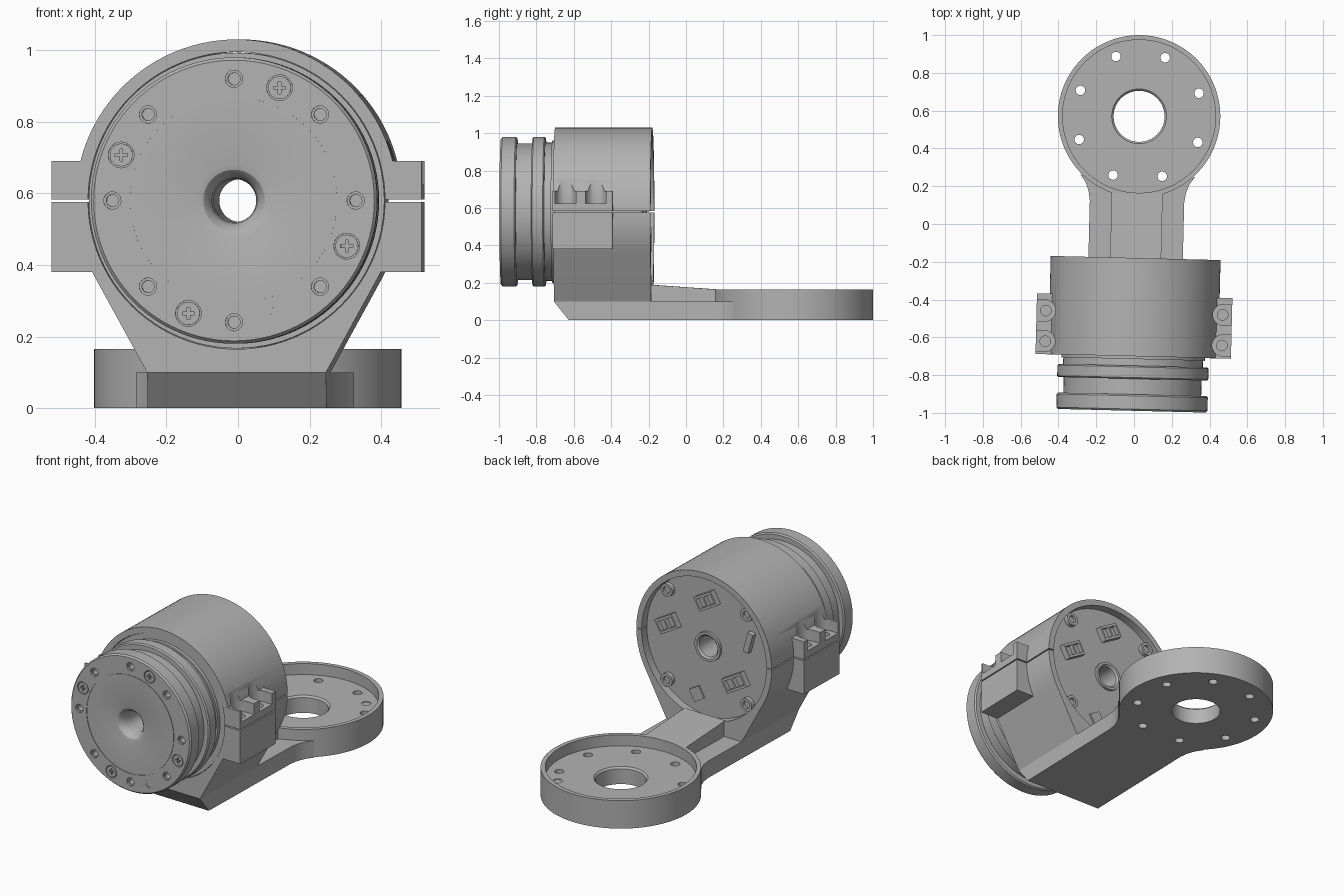
import bpy, bmesh, math
from math import sin, cos, pi, radians
from mathutils import Matrix, Vector

if "Cube" in bpy.data.objects:
    bpy.data.objects.remove(bpy.data.objects["Cube"])

grey = bpy.data.materials.new("machined grey")
grey.use_nodes = True
COLOR = (0.45, 0.45, 0.45, 1)
grey.diffuse_color = COLOR
grey.node_tree.nodes["Principled BSDF"].inputs["Base Color"].default_value = COLOR

AXIS_Z = 0.58      # height of the motor axis
parts = []


def finish(name, bm):
    bmesh.ops.recalc_face_normals(bm, faces=bm.faces)
    mesh = bpy.data.meshes.new(name)
    bm.to_mesh(mesh)
    bm.free()
    mesh.materials.append(grey)
    ob = bpy.data.objects.new(name, mesh)
    bpy.context.collection.objects.link(ob)
    parts.append(ob)
    return ob


def prism(name, pts, axis, a, b):
    """Extrude a 2D outline along x, y or z from a to b."""
    place = {"x": lambda u, v, w: (w, u, v),
             "y": lambda u, v, w: (u, w, v),
             "z": lambda u, v, w: (u, v, w)}[axis]
    bm = bmesh.new()
    low = [bm.verts.new(place(u, v, a)) for u, v in pts]
    high = [bm.verts.new(place(u, v, b)) for u, v in pts]
    bm.faces.new(low)
    bm.faces.new(high)
    n = len(pts)
    for i in range(n):
        j = (i + 1) % n
        bm.faces.new((low[i], low[j], high[j], high[i]))
    return finish(name, bm)


def arc(c, r, start, end, n):
    return [(c[0] + r * cos(radians(start + (end - start) * i / n)),
             c[1] + r * sin(radians(start + (end - start) * i / n))) for i in range(n + 1)]


def rod(name, axis, c, r, a, b, n=24):
    return prism(name, arc(c, r, 0, 360, n)[:-1], axis, a, b)


def rect(c, w, h, turn=0):
    t = radians(turn)
    return [(c[0] + x * cos(t) - y * sin(t), c[1] + x * sin(t) + y * cos(t))
            for x, y in ((-w/2, -h/2), (w/2, -h/2), (w/2, h/2), (-w/2, h/2))]


def lathe(name, profile, axis, c, n=96):
    """Turn a closed (radius, along) profile around y or z."""
    bm = bmesh.new()
    rings = []
    for i in range(n):
        s, k = sin(2 * pi * i / n), cos(2 * pi * i / n)
        rings.append([bm.verts.new((c[0] + r * k, h, c[1] + r * s) if axis == "y"
                                   else (c[0] + r * k, c[1] + r * s, h)) for r, h in profile])
    m = len(profile)
    for i in range(n):
        p, q = rings[i], rings[(i + 1) % n]
        for j in range(m):
            bm.faces.new((p[j], p[(j + 1) % m], q[(j + 1) % m], q[j]))
    return finish(name, bm)


def combine(ob, tools, operation="DIFFERENCE"):
    bpy.context.view_layer.objects.active = ob
    for tool in tools:
        mod = ob.modifiers.new("bool", "BOOLEAN")
        mod.operation, mod.solver, mod.object = operation, "EXACT", tool
        bpy.ops.object.modifier_apply(modifier=mod.name)
        parts.remove(tool)
        bpy.data.objects.remove(tool)


def polar(r, deg, c=(0, AXIS_Z)):
    return c[0] + r * cos(radians(deg)), c[1] + r * sin(radians(deg))


# Split clamp: round top, tangent tapered foot, two ears
clamp = prism("clamp", arc((0, AXIS_Z), 0.45, -28, 208, 72) + [(-0.25, 0.1), (0.25, 0.1)],
              "y", -0.70, -0.18)
combine(clamp, [prism("ear", rect((s * 0.41, 0.535), 0.215, 0.31), "y", -0.701, -0.38)
                for s in (-1, 1)], "UNION")
cuts = [rod("bore", "y", (0, AXIS_Z), 0.415, -0.8, 0, 96),
        prism("split", rect((0, AXIS_Z), 1.2, 0.007), "y", -0.8, 0)]
for s in (-1, 1):
    for y in (-0.632, -0.47):
        u_slot = arc((0.472, y), 0.056, 90, 270, 16) + [(0.6, y - 0.056), (0.6, y + 0.056)]
        cuts.append(prism("screw_slot", [(s * u, v) for u, v in u_slot], "z", 0.625, 0.9))
        cuts.append(rod("screw_hole", "z", (s * 0.468, y), 0.028, 0.59, 0.7))
combine(clamp, cuts)

# Foot with chamfered toe, arm shelf and raised rib
prism("foot", [(-0.62, 0), (-0.18, 0), (-0.18, 0.1), (-0.70, 0.1)], "x", -0.25, 0.25)
side = [(0.25, -0.18), (0.25, 0.12), (0.258, 0.17), (0.275, 0.215), (0.305, 0.258), (0.2, 0.2)]
prism("arm", side + [(-u, v) for u, v in reversed(side)], "z", 0, 0.1)
prism("arm_rib", [(-0.19, 0.09), (0.163, 0.09), (0.163, 0.165), (-0.19, 0.19)], "x", -0.135, 0.135)

# Shallow round dish with bolt holes
DISH = (0, 0.57)
dish = lathe("mounting_dish", [(0.135, 0.0), (0.43, 0), (0.43, 0.165), (0.405, 0.165),
                               (0.405, 0.1), (0.145, 0.1), (0.135, 0.09)], "z", DISH)
cuts = [rod("bolt_hole", "z", polar(0.34, 22.5 + 45 * i, DISH), 0.025, -0.1, 0.15) for i in range(8)]
cuts.append(rod("locating_dimple", "z", polar(0.34, 43, DISH), 0.025, 0.096, 0.15))
combine(dish, cuts)

# Motor body turned in one piece, with a bore right through
motor = lathe("motor_body", [
    (0.06, -0.90), (0.063, -0.945), (0.072, -0.97), (0.086, -0.984), (0.105, -0.989),
    (0.288, -0.989), (0.288, -0.986), (0.291, -0.986), (0.291, -0.989),
    (0.392, -0.989), (0.40, -0.98), (0.40, -0.91), (0.393, -0.902), (0.365, -0.902),
    (0.365, -0.82), (0.393, -0.82), (0.40, -0.813), (0.40, -0.757), (0.393, -0.75),
    (0.37, -0.75), (0.37, -0.715), (0.38, -0.715), (0.38, -0.695), (0.413, -0.695),
    (0.413, -0.225), (0.085, -0.225), (0.085, -0.21), (0.07, -0.21), (0.06, -0.22)],
    "y", (0, AXIS_Z))
SCREWS = (68, 158, 338, 248)
cuts = []
for i in range(8):
    cuts.append(rod("tapped_hole", "y", polar(0.34, 45 * i), 0.017, -1.1, -0.93))
    cuts.append(rod("tapped_rim", "y", polar(0.34, 45 * i), 0.024, -1.1, -0.978))
cuts += [rod("screw_seat", "y", polar(0.34, a), 0.036, -1.1, -0.975) for a in SCREWS]
cuts.append(rod("locating_dimple", "y", polar(0.34, 292), 0.025, -1.1, -0.986))
combine(motor, cuts)

# Cross-head screws in the front flange
for a in SCREWS:
    c = polar(0.34, a)
    screw = rod("flange_screw", "y", c, 0.032, -0.988, -0.97)
    combine(screw, [prism("cross", rect(c, w, h), "y", -1.1, -0.979)
                    for w, h in ((0.034, 0.008), (0.008, 0.034))])

# Rear board: sockets, chip, slot and screw posts
for x, z, w in ((0.26, 0.07, 0.13), (0, 0.275, 0.13), (-0.19, -0.155, 0.15)):
    c = (x, AXIS_Z + z)
    socket = prism("socket", rect(c, w, 0.085, -30), "y", -0.23, -0.19)
    t = radians(-30)
    combine(socket, [prism("pocket", rect((c[0] + d * w * cos(t), c[1] + d * w * sin(t)),
                                          w * 0.38, 0.055, -30), "y", -0.215, -0.1)
                     for d in (-0.23, 0.23)])
prism("chip", rect((0.076, AXIS_Z - 0.30), 0.075, 0.075, -30), "y", -0.23, -0.215)
prism("side_socket", rect((-0.28, AXIS_Z + 0.105), 0.035, 0.12, 15), "y", -0.23, -0.195)
for a in (45, 135, 225, 315):
    post = rod("board_post", "y", polar(0.375, a), 0.038, -0.23, -0.2)
    combine(post, [rod("post_hole", "y", polar(0.375, a), 0.022, -0.215, -0.1)])

# Turn the whole assembly slightly and shade
pose = Matrix.Translation((0.013, 0, 0)) @ Matrix.Rotation(radians(-1.4), 4, "Z")
bpy.ops.object.select_all(action="DESELECT")
for ob in parts:
    ob.data.transform(pose)
    ob.select_set(True)
bpy.context.view_layer.objects.active = clamp
bpy.ops.object.shade_smooth_by_angle(angle=radians(30))
